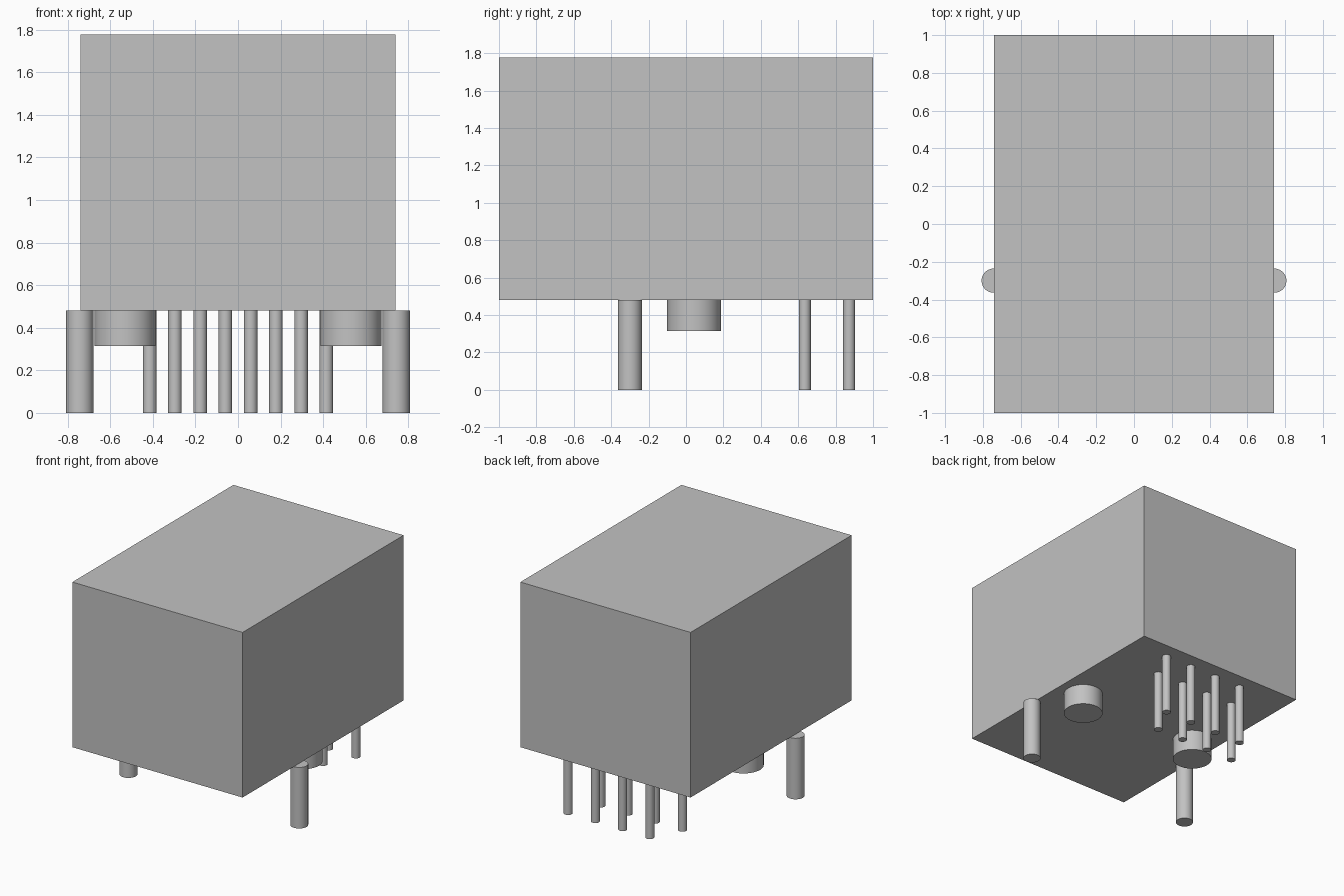
import bpy
import math

default = bpy.data.objects.get("Cube")
if default:
    bpy.data.objects.remove(default, do_unlink=True)

grey = bpy.data.materials.new("plain grey")
grey.use_nodes = True
colour = (0.54, 0.54, 0.54, 1)
grey.diffuse_color = colour
grey.node_tree.nodes["Principled BSDF"].inputs["Base Color"].default_value = colour

BASE, TOP = 0.48, 1.778


def finish(name):
    obj = bpy.context.object
    obj.name = name
    obj.data.materials.append(grey)
    return obj


def rod(name, x, y, radius, bottom):
    """Vertical cylinder hanging from the underside of the housing."""
    bpy.ops.mesh.primitive_cylinder_add(
        vertices=48, radius=radius, depth=BASE - bottom,
        location=(x, y, (BASE + bottom) / 2))
    obj = finish(name)
    bpy.ops.object.shade_smooth_by_angle(angle=math.radians(30))
    return obj


# Housing block
bpy.ops.mesh.primitive_cube_add(size=1, location=(0, 0, (BASE + TOP) / 2))
housing = finish("housing")
housing.scale = (1.48, 2, TOP - BASE)
bpy.ops.object.transform_apply(location=False, rotation=False, scale=True)

# Shield posts and locating pegs, one of each per side
for side, label in ((1, "left"), (-1, "right")):
    rod(f"{label}_shield_post", side * 0.743, -0.3, 0.064, 0)
    rod(f"{label}_locating_peg", side * 0.531, 0.043, 0.144, 0.315)

# Eight contact pins, staggered in two rows
for i in range(8):
    y = 0.635 if i % 2 == 0 else 0.872
    rod(f"contact_pin_{i + 1}", (i - 3.5) * 0.1185, y, 0.032, 0)
